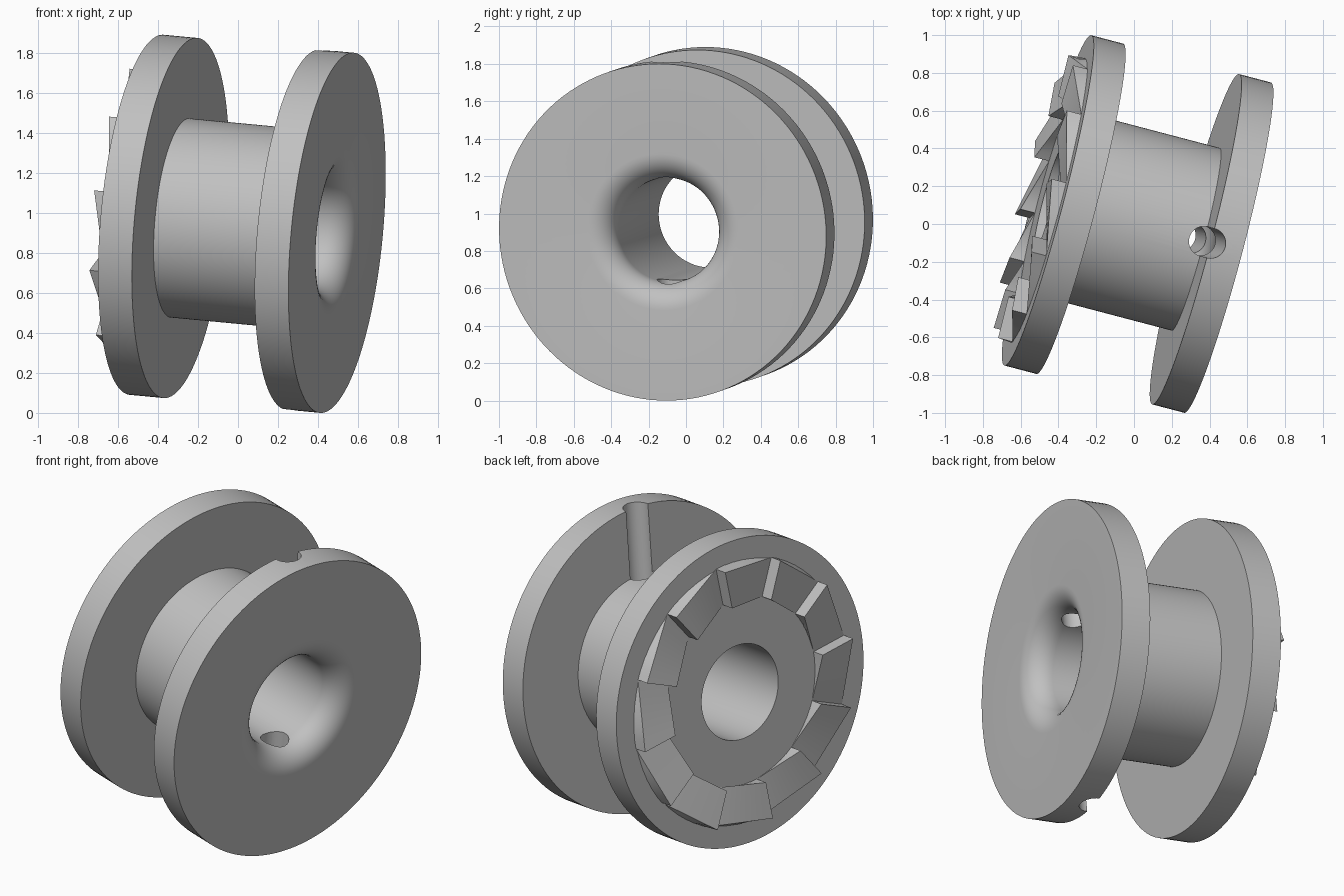
import bpy, bmesh, math
from mathutils import Matrix, Vector

cube = bpy.data.objects.get("Cube")
if cube:
    bpy.data.objects.remove(cube, do_unlink=True)

# Single material
grey = bpy.data.materials.new("plain_grey")
grey.use_nodes = True
COLOUR = (0.53, 0.53, 0.53, 1)
grey.diffuse_color = COLOUR
grey.node_tree.nodes["Principled BSDF"].inputs["Base Color"].default_value = COLOUR

# Tilted frame: origin on the toothed face, local z pointing out of it
near, far = Vector((0.495, -0.125, 0.90)), Vector((-0.456, 0.125, 0.99))
LENGTH = (far - near).length
n = (far - near).normalized()
e = Vector((0, 0, 1)).cross(n).normalized()
u = n.cross(e)
FRAME = Matrix.Translation(far) @ Matrix((e, u, n)).transposed().to_4x4()

FLANGE_R, CORE_R, BORE_R = 0.904, 0.50, 0.28
THICK, FILLET = 0.175, 0.14


def make_object(name, bm):
    bmesh.ops.recalc_face_normals(bm, faces=bm.faces)
    mesh = bpy.data.meshes.new(name)
    bm.to_mesh(mesh)
    bm.free()
    mesh.materials.append(grey)
    ob = bpy.data.objects.new(name, mesh)
    ob.matrix_world = FRAME
    bpy.context.collection.objects.link(ob)
    return ob


def activate(ob):
    bpy.ops.object.select_all(action='DESELECT')
    ob.select_set(True)
    bpy.context.view_layer.objects.active = ob


# Spool body: two flanges, core and bore turned from one closed profile
profile = [(BORE_R, 0), (FLANGE_R, 0), (FLANGE_R, -THICK), (CORE_R, -THICK),
           (CORE_R, THICK - LENGTH), (FLANGE_R, THICK - LENGTH), (FLANGE_R, -LENGTH)]
for i in range(11):
    t = math.pi / 2 * i / 10
    profile.append((BORE_R + FILLET * (1 - math.sin(t)),
                    -LENGTH + FILLET * (1 - math.cos(t))))
bm = bmesh.new()
ring = [bm.verts.new((r, 0, z)) for r, z in profile]
edges = [bm.edges.new((ring[i - 1], ring[i])) for i in range(len(ring))]
bmesh.ops.spin(bm, geom=ring + edges, cent=(0, 0, 0), axis=(0, 0, 1),
               angle=math.tau, steps=128)
bmesh.ops.remove_doubles(bm, verts=bm.verts, dist=1e-4)
spool = make_object("spool_body", bm)

# Cross hole that also grooves the inner face of the plain flange
bm = bmesh.new()
place = (Matrix.Translation((0, 0, THICK - LENGTH))
         @ Matrix.Rotation(math.pi / 2, 4, 'X')
         @ Matrix.Rotation(math.pi / 40, 4, 'Z'))
bmesh.ops.create_cone(bm, cap_ends=True, segments=40, radius1=0.08, radius2=0.08,
                      depth=2.2, matrix=place)
cutter = make_object("cross_hole_cutter", bm)
cutter.hide_render = True
activate(spool)
cut = spool.modifiers.new("cross_hole", 'BOOLEAN')
cut.operation, cut.solver, cut.object = 'DIFFERENCE', 'EXACT', cutter
bpy.context.view_layer.update()
bpy.ops.object.modifier_apply(modifier=cut.name)
bpy.data.objects.remove(cutter, do_unlink=True)
bpy.ops.object.shade_smooth_by_angle(angle=math.radians(30))

# Ratchet ring: twelve wedges with curved feet and flat ramps
TEETH, STEPS, TALL = 12, 6, 0.08
INNER, OUTER, SINK = 0.553, 0.78, -0.01
PITCH, START = math.tau / TEETH, math.radians(8.5)


def polar(r, a, z=0.0):
    return Vector((r * math.cos(a), r * math.sin(a), z))


bm = bmesh.new()
for k in range(TEETH):
    a0 = START + k * PITCH
    a1 = a0 + PITCH
    rows = []
    for s in range(STEPS + 1):
        f = s / STEPS
        foot = [polar(r, a0 + f * PITCH, SINK) for r in (INNER, OUTER)]
        top = [polar(r, a0).lerp(polar(r, a1, TALL), f) for r in (OUTER, INNER)]
        rows.append([bm.verts.new(p) for p in foot + top])
    for p, q in zip(rows, rows[1:]):
        for i in range(4):
            j = (i + 1) % 4
            bm.faces.new((p[i], p[j], q[j], q[i]))
    bm.faces.new(rows[0])
    bm.faces.new(rows[-1][::-1])
teeth = make_object("ratchet_teeth", bm)
activate(teeth)
bpy.ops.object.shade_smooth_by_angle(angle=math.radians(20))
